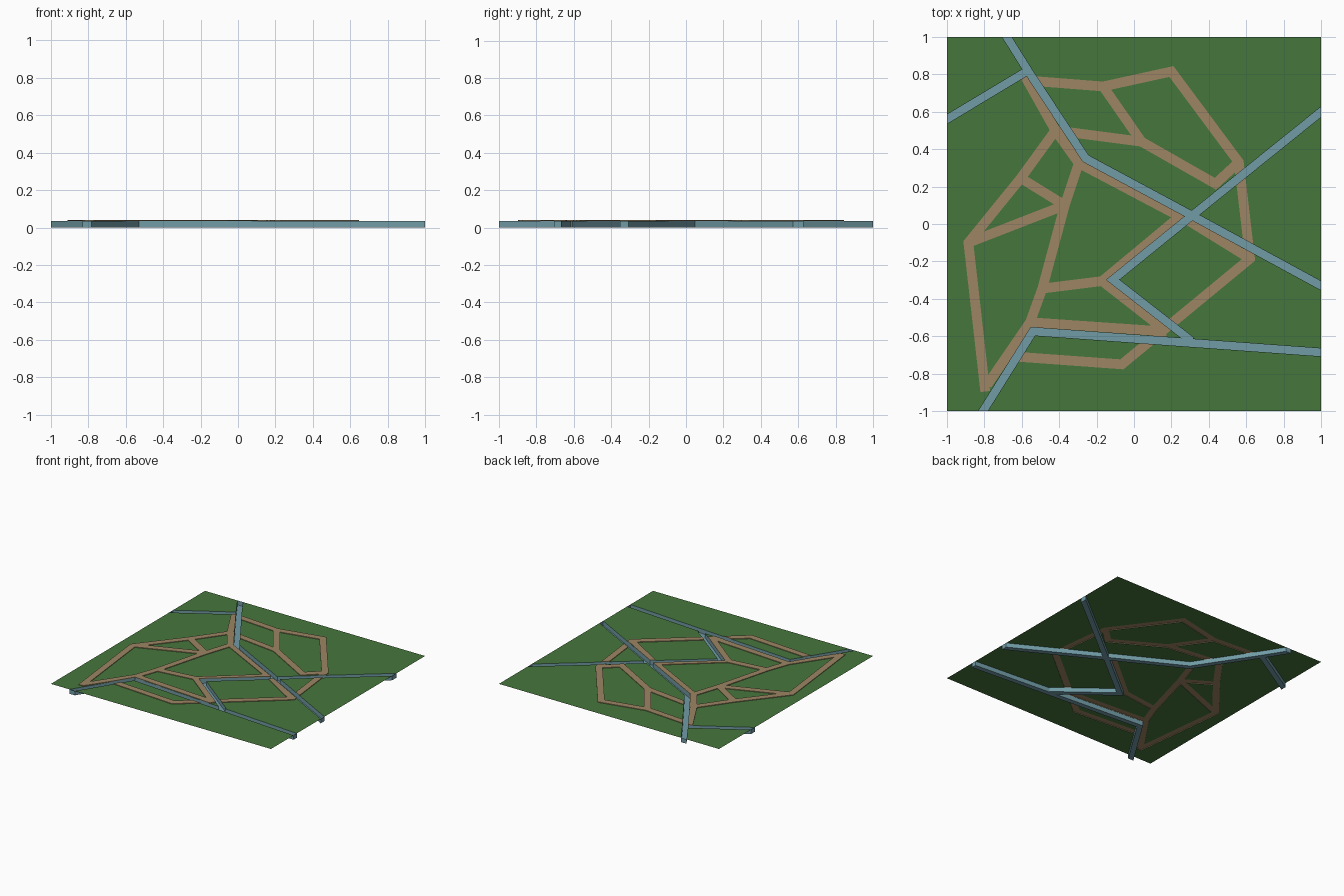
import bpy, bmesh
from mathutils import Vector
from mathutils.geometry import delaunay_2d_cdt

if "Cube" in bpy.data.objects:
    bpy.data.objects.remove(bpy.data.objects["Cube"])

GROUND_Z, ROAD_Z = 0.036, 0.041

# Canal centre lines
canals = [
    [(-0.68, 1.0), (-0.567, 0.82), (-0.258, 0.35), (0.31, 0.045), (1.0, -0.33)],
    [(-1.0, 0.56), (-0.567, 0.82)],
    [(1.0, 0.60), (0.31, 0.045), (-0.113, -0.298), (0.29, -0.612)],
    [(-0.807, -1.0), (-0.54, -0.574), (1.0, -0.686)],
]

# Road junctions and the chains that join them
P = dict(a=(-0.58, 0.785), b=(-0.42, 0.50), c=(-0.295, 0.325), d=(-0.165, 0.735),
         e=(0.20, 0.815), f=(0.56, 0.33), g=(0.62, -0.185), h=(0.04, 0.44),
         i=(0.435, 0.215), j=(0.245, 0.04), k=(-0.17, -0.305), l=(-0.49, -0.345),
         m=(-0.37, 0.10), n=(-0.555, -0.525), o=(0.175, -0.575), q=(-0.065, -0.75),
         r=(-0.615, -0.71), s=(-0.795, -0.895), t=(-0.885, -0.10), u=(-0.605, 0.245),
         v=(-0.56, 0.766), w=(-0.785, -0.86), x=(0.28, 0.025))
chains = ["abcjkl", "vdefgqr", "dhif", "bh", "cmln", "stub", "wno", "ko", "xg", "tm", "um"]
roads = [[P[ch] for ch in chain] for chain in chains]


def strip(points, width, extend=0.0):
    """Mitred quads along a polyline, each counter-clockwise."""
    pts = [Vector(p) for p in points]
    dirs = [(b - a).normalized() for a, b in zip(pts, pts[1:])]
    pts[0] = pts[0] - dirs[0] * extend
    pts[-1] = pts[-1] + dirs[-1] * extend
    sides = []
    for k, p in enumerate(pts):
        n0, n1 = (Vector((-d.y, d.x)) for d in (dirs[max(k - 1, 0)], dirs[min(k, len(dirs) - 1)]))
        m = (n0 + n1).normalized()
        m *= width / 2 / m.dot(n0)
        sides.append((p + m, p - m))
    return [[r0, r1, l1, l0] for (l0, r0), (l1, r1) in zip(sides, sides[1:])]


# Overlay everything into one flat plan, remembering which outline each cell came from
polys = [[Vector(p) for p in ((-1, -1), (1, -1), (1, 1), (-1, 1))]]
kinds = ["ground"]
for kind, lines, width, ext in (("road", roads, 0.052, 0.0), ("canal", canals, 0.042, 0.02)):
    for line in lines:
        quads = strip(line, width, ext)
        polys += quads
        kinds += [kind] * len(quads)
verts, faces = [], []
for poly in polys:
    faces.append(list(range(len(verts), len(verts) + len(poly))))
    verts += poly
cdt = delaunay_2d_cdt(verts, [], faces, 0, 1e-5, True)
plan_verts, plan_faces, origins = cdt[0], cdt[2], cdt[5]

cells = {"ground": [], "road": [], "canal": []}
for face, orig in zip(plan_faces, origins):
    found = {kinds[k] for k in orig}
    if "ground" in found:
        cells["canal" if "canal" in found else "road" if "road" in found else "ground"].append(face)


def build(name, cell_faces, z, rim, colour):
    """Flat sheet at height z; its outline is extruded vertically by rim."""
    bm = bmesh.new()
    bv = [bm.verts.new((v.x, v.y, z)) for v in plan_verts]
    for f in cell_faces:
        bm.faces.new([bv[k] for k in f])
    bmesh.ops.delete(bm, geom=[v for v in bm.verts if not v.link_faces], context='VERTS')
    if rim:
        edges = [e for e in bm.edges if e.is_boundary]
        new = bmesh.ops.extrude_edge_only(bm, edges=edges)["geom"]
        bmesh.ops.translate(bm, vec=(0, 0, rim),
                            verts=[g for g in new if isinstance(g, bmesh.types.BMVert)])
        bmesh.ops.recalc_face_normals(bm, faces=bm.faces)
    me = bpy.data.meshes.new(name)
    bm.to_mesh(me)
    bm.free()
    mat = bpy.data.materials.new(name + "_colour")
    mat.diffuse_color = (*colour, 1)
    mat.use_nodes = True
    mat.node_tree.nodes["Principled BSDF"].inputs["Base Color"].default_value = mat.diffuse_color
    me.materials.append(mat)
    bpy.context.collection.objects.link(bpy.data.objects.new(name, me))


# Grass sheet, raised paths, and open-topped water trenches
build("grass", cells["ground"], GROUND_Z, 0, (0.06, 0.18, 0.045))
build("paths", cells["road"], ROAD_Z, GROUND_Z - ROAD_Z, (0.34, 0.24, 0.127))
build("canals", cells["canal"], 0.0, GROUND_Z, (0.165, 0.33, 0.38))
